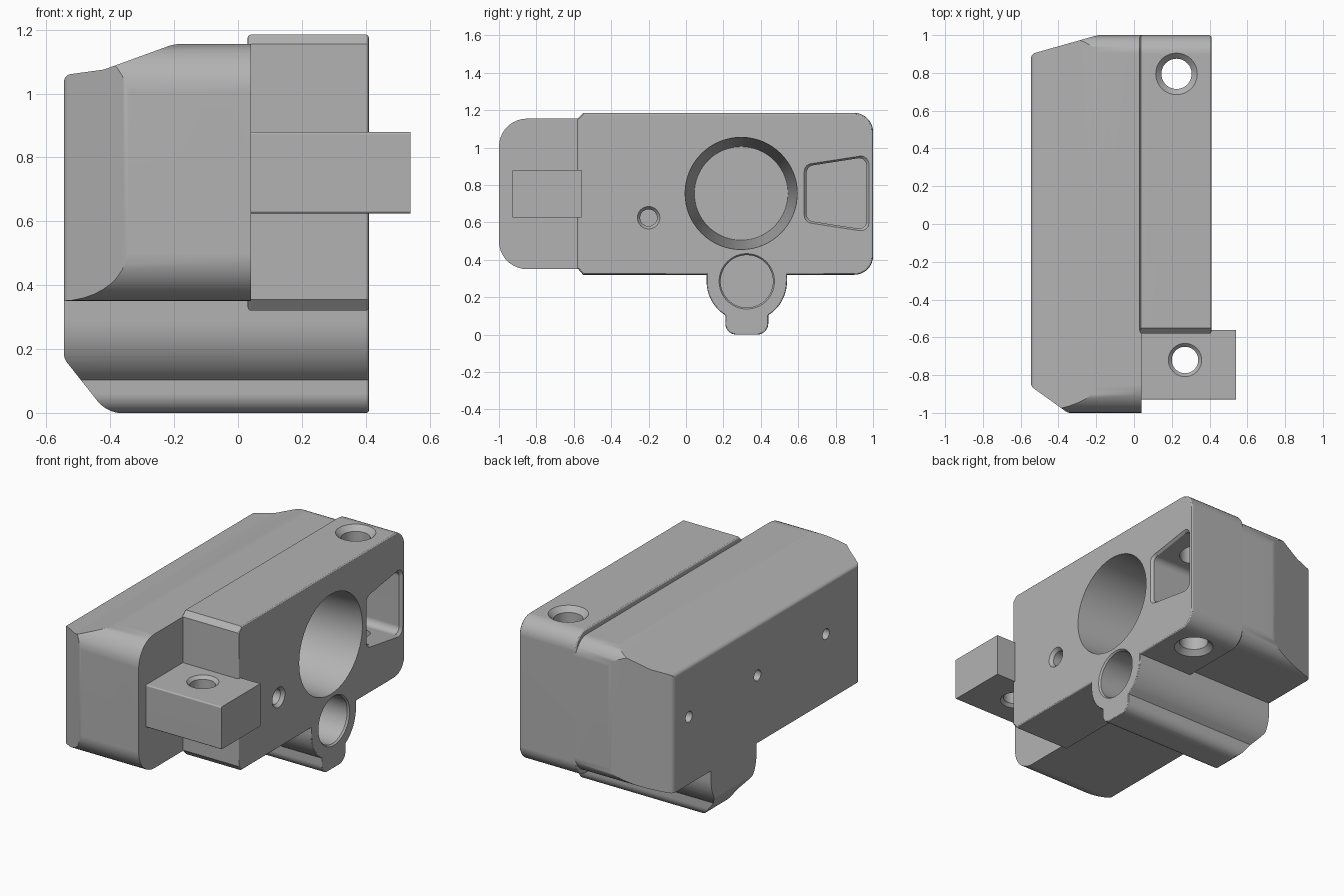
import bpy, bmesh
from math import sin, cos, tan, pi, radians
from mathutils import Vector

cube = bpy.data.objects.get("Cube")
if cube:
    bpy.data.objects.remove(cube, do_unlink=True)

grey = bpy.data.materials.new("plain grey")
grey.use_nodes = True
tone = (0.45, 0.45, 0.45, 1)
grey.diffuse_color = tone
grey.node_tree.nodes["Principled BSDF"].inputs["Base Color"].default_value = tone


def rounded(corners):
    """Outline from (a, b, radius) corners, each filleted."""
    out = []
    for i, (a, b, r) in enumerate(corners):
        p = Vector((a, b))
        if r == 0:
            out.append((a, b))
            continue
        u = (Vector(corners[i - 1][:2]) - p).normalized()
        v = (Vector(corners[(i + 1) % len(corners)][:2]) - p).normalized()
        half = u.angle(v) / 2
        centre = p + (u + v).normalized() * (r / sin(half))
        start = p + u * (r / tan(half)) - centre
        end = p + v * (r / tan(half)) - centre
        steps = max(3, int((pi - 2 * half) / radians(9)))
        for k in range(steps + 1):
            d = start.lerp(end, k / steps) if k in (0, steps) else None
            if d is None:
                w = (pi - 2 * half)
                t = k / steps
                d = (start * sin((1 - t) * w) + end * sin(t * w)) / sin(w)
            out.append(tuple(centre + d))
    return out


def circle(a, b, r, n=64):
    return [(a + r * cos(2 * pi * k / n), b + r * sin(2 * pi * k / n)) for k in range(n)]


def loft(name, axis, rings):
    """Solid through matching outlines placed at positions along an axis."""
    bm = bmesh.new()
    place = {"x": lambda t, a, b: (t, a, b),
             "y": lambda t, a, b: (a, t, b),
             "z": lambda t, a, b: (a, b, t)}[axis]
    loops = [[bm.verts.new(place(t, a, b)) for a, b in pts] for t, pts in rings]
    for lo, hi in zip(loops, loops[1:]):
        for i in range(len(lo)):
            bm.faces.new((lo[i - 1], lo[i], hi[i], hi[i - 1]))
    bm.faces.new(loops[0])
    bm.faces.new(loops[-1])
    bmesh.ops.recalc_face_normals(bm, faces=bm.faces)
    mesh = bpy.data.meshes.new(name)
    bm.to_mesh(mesh)
    bm.free()
    mesh.materials.append(grey)
    obj = bpy.data.objects.new(name, mesh)
    bpy.context.collection.objects.link(obj)
    return obj


def prism(name, axis, lo, hi, pts):
    return loft(name, axis, [(lo, pts), (hi, pts)])


def hole(name, axis, a, b, steps):
    return loft(name, axis, [(t, circle(a, b, r)) for t, r in steps])


def apply(obj, mod):
    bpy.context.view_layer.objects.active = obj
    bpy.ops.object.modifier_apply(modifier=mod.name)


def combine(obj, other, operation):
    mod = obj.modifiers.new(operation.lower(), "BOOLEAN")
    mod.operation, mod.object, mod.solver = operation, other, "EXACT"
    apply(obj, mod)
    bpy.data.objects.remove(other, do_unlink=True)


def soften(obj, width):
    mod = obj.modifiers.new("edge_bevel", "BEVEL")
    mod.width, mod.segments = width, 3
    mod.limit_method, mod.angle_limit = "ANGLE", radians(60)
    apply(obj, mod)


# Main housing: rounded side outline, trimmed by its front and top outlines
housing = prism("housing", "x", -0.6, 0.04, rounded([
    (-1, 0.35, 0.15), (1, 0.35, 0.1), (1, 1.155, 0.1), (-1, 1.155, 0.15)]))
combine(housing, prism("front_outline", "y", -1.1, 1.1, rounded([
    (-0.545, 0.3, 0), (0.1, 0.3, 0), (0.1, 1.155, 0), (-0.2, 1.155, 0.1),
    (-0.42, 1.075, 0.1), (-0.545, 1.058, 0.025)])), "INTERSECT")
combine(housing, prism("top_outline", "z", 0.2, 1.3, rounded([
    (-0.545, -0.86, 0.03), (-0.35, -1, 0.04), (0.1, -1, 0), (0.1, 1, 0),
    (-0.19, 1, 0.1), (-0.545, 0.9, 0.03)])), "INTERSECT")

# Side block with chamfered front corners
block = prism("side_block", "x", 0.03, 0.41, rounded([
    (-0.55, 0.32, 0), (1, 0.32, 0.1), (1, 1.185, 0.1), (-0.55, 1.185, 0),
    (-0.58, 1.155, 0), (-0.58, 0.355, 0)]))
soften(block, 0.012)

# Lower barrel with a key rib beneath, cut at a slant on its closed end
arc = [(0.325 + 0.215 * cos(radians(d)), 0.285 + 0.215 * sin(radians(d)), 0)
       for d in range(180, 239, 6)]
left_half = [(0.11, 0.42, 0)] + arc[:-1] + [(0.21, 0.103, 0), (0.21, 0, 0.06)]
right_half = [(0.65 - a, b, r) for a, b, r in reversed(left_half)]
barrel = prism("barrel", "x", -0.6, 0.41, rounded(left_half + right_half))
soften(barrel, 0.008)
combine(barrel, prism("slant", "y", 0, 0.7, rounded([
    (-0.545, 0.5, 0), (-0.545, 0.17, 0.04), (-0.41, -0.001, 0.1),
    (0.5, -0.001, 0), (0.5, 0.5, 0)])), "INTERSECT")

# Front lug
lug = prism("lug", "x", 0.03, 0.54, rounded([
    (-0.93, 0.625, 0.008), (-0.56, 0.625, 0), (-0.56, 0.88, 0), (-0.93, 0.88, 0.008)]))

for part in (block, barrel, lug):
    combine(housing, part, "UNION")

# Bores and holes
cutters = [
    hole("main_bore", "x", 0.295, 0.755, [(-0.4, 0.25), (0.41, 0.3), (0.5, 0.305)]),
    hole("barrel_bore", "x", 0.325, 0.285,
         [(-0.3, 0.14), (0.4, 0.14), (0.41, 0.148), (0.5, 0.148)]),
    hole("pin_hole", "x", -0.2, 0.625, [(0, 0.045), (0.39, 0.045), (0.41, 0.06), (0.5, 0.06)]),
    hole("post_hole", "z", 0.225, 0.795,
         [(0.2, 0.11), (0.32, 0.11), (0.35, 0.08), (1.155, 0.08), (1.185, 0.11), (1.3, 0.11)]),
    hole("lug_hole", "z", 0.27, -0.72,
         [(0.5, 0.088), (0.625, 0.088), (0.643, 0.07), (0.862, 0.07), (0.88, 0.088), (1, 0.088)]),
]
for y in (0.75, 0.1, -0.55):
    cutters.append(hole("screw_hole", "x", y, 0.755, [(-0.7, 0.032), (-0.42, 0.032)]))

# Tapered side pocket with a chamfered lip
pocket = rounded([(0.645, 0.61, 0.04), (0.965, 0.56, 0.04), (0.965, 0.95, 0.04), (0.645, 0.9, 0.04)])
lip = [(0.805 + (a - 0.805) * 1.08, 0.755 + (b - 0.755) * 1.06) for a, b in pocket]
cutters.append(loft("pocket", "x", [(0.06, pocket), (0.395, pocket), (0.41, lip), (0.5, lip)]))

for cutter in cutters:
    combine(housing, cutter, "DIFFERENCE")

# Smooth shading with crisp edges
bpy.ops.object.select_all(action="DESELECT")
housing.select_set(True)
bpy.context.view_layer.objects.active = housing
bpy.ops.object.shade_smooth_by_angle(angle=radians(28))
weighted = housing.modifiers.new("even_normals", "WEIGHTED_NORMAL")
weighted.keep_sharp = True
